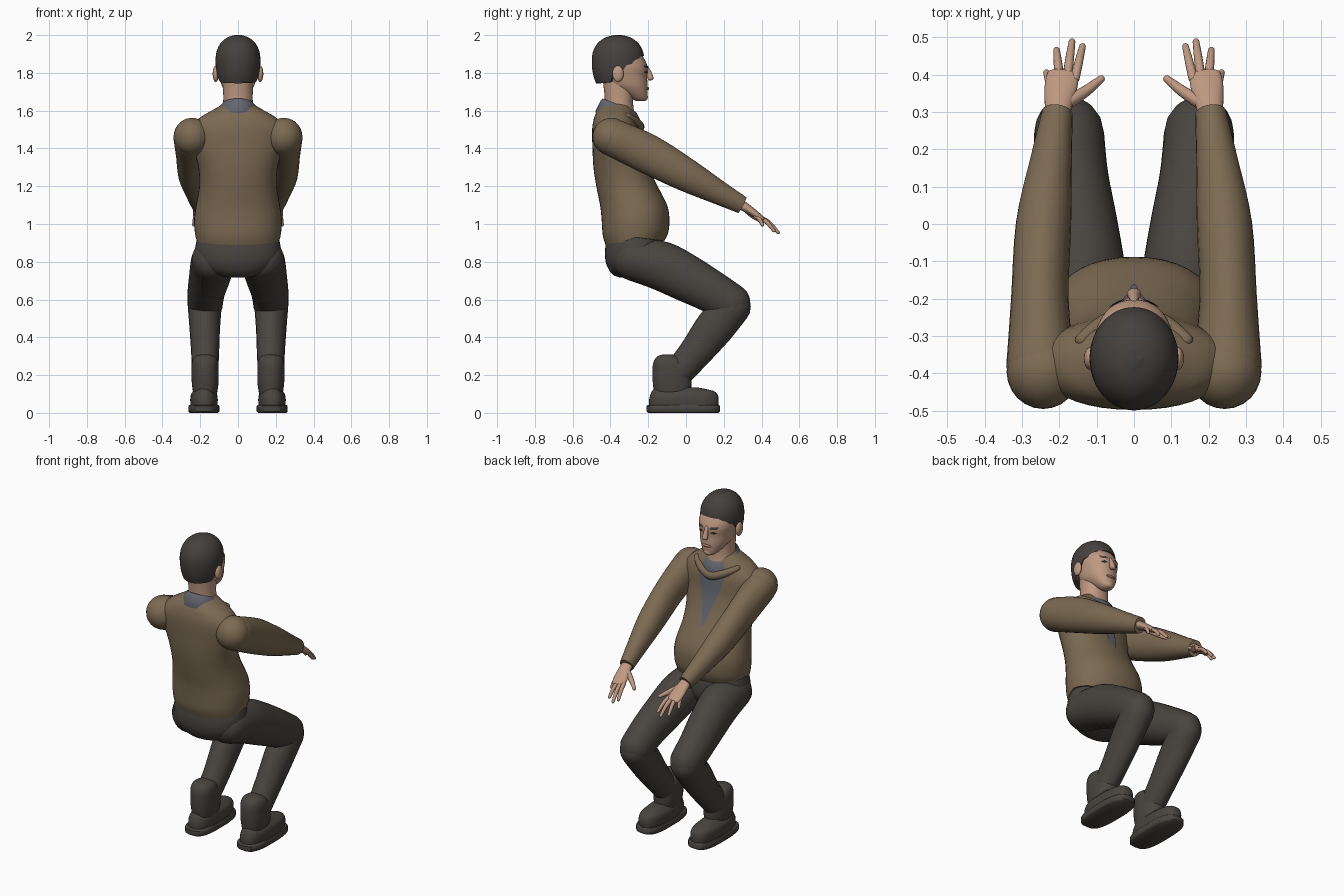
import bpy, bmesh, math
from mathutils import Vector

if "Cube" in bpy.data.objects:
    bpy.data.objects.remove(bpy.data.objects["Cube"])


def material(name, rgb):
    m = bpy.data.materials.new(name)
    m.diffuse_color = (*rgb, 1)
    m.use_nodes = True
    m.node_tree.nodes["Principled BSDF"].inputs["Base Color"].default_value = m.diffuse_color
    return m


SWEATER = material("brown wool", (0.20, 0.145, 0.085))
TROUSERS = material("charcoal cloth", (0.066, 0.059, 0.051))
HAIR = material("dark hair", (0.058, 0.052, 0.047))
SKIN = material("skin", (0.52, 0.32, 0.22))
SHIRT = material("grey shirt", (0.125, 0.13, 0.155))
LIPS = material("lips", (0.36, 0.18, 0.13))
DARK = material("eye dark", (0.03, 0.022, 0.018))


def grid(name, rows, mat, mirror=False, ring=True, caps=True):
    """Skin a list of equal point rows into one smooth surface."""
    bm = bmesh.new()
    vs = [[bm.verts.new(p) for p in r] for r in rows]
    n = len(rows[0])
    for a, b in zip(vs, vs[1:]):
        for i in range(n if ring else n - 1):
            j = (i + 1) % n
            bm.faces.new((a[i], a[j], b[j], b[i]))
    if ring and caps:
        for r in (vs[0], vs[-1]):
            c = bm.verts.new(sum((v.co for v in r), Vector()) / n)
            for i in range(n):
                bm.faces.new((r[i], r[(i + 1) % n], c))
    bmesh.ops.recalc_face_normals(bm, faces=bm.faces)
    me = bpy.data.meshes.new(name)
    bm.to_mesh(me)
    bm.free()
    me.materials.append(mat)
    ob = bpy.data.objects.new(name, me)
    bpy.context.collection.objects.link(ob)
    if mirror:
        ob.modifiers.new("Mirror", 'MIRROR')
    bpy.ops.object.select_all(action='DESELECT')
    ob.select_set(True)
    bpy.context.view_layer.objects.active = ob
    bpy.ops.object.shade_smooth_by_angle(angle=math.radians(50))
    return ob


def refine(table, steps=4):
    """Catmull-Rom subdivision of a table of stations."""
    t = [table[0]] + list(table) + [table[-1]]
    out = []
    for k in range(1, len(t) - 2):
        for s in range(steps):
            u = s / steps
            out.append([0.5 * (2 * b + (c - a) * u + (2 * a - 5 * b + 4 * c - d) * u * u
                               + (3 * b - a - 3 * c + d) * u ** 3)
                        for a, b, c, d in zip(*t[k - 1:k + 3])])
    return out + [list(table[-1])]


def spow(v, e):
    return math.copysign(abs(v) ** (2 / e), v)


def hloft(name, table, mat, cx=0.0, e=2.2, n=40, mirror=False, steps=4, drop=None):
    """Stack of level rings: (z, back y, front y, half width)."""
    rows = []
    for z, b, f, w in refine(table, steps):
        row = []
        for i in range(n):
            a = 2 * math.pi * i / n
            s, c = spow(math.sin(a), e), spow(math.cos(a), e)
            row.append((cx + w * s, (b + f) / 2 + (f - b) / 2 * c, z - (drop(z, c) if drop else 0)))
        rows.append(row)
    return grid(name, rows, mat, mirror)


def tube(name, table, mat, mirror=True, n=24, dome=(1, 1), ref=(1, 0, 0), steps=4):
    """Tube along stations (x, y, z, side radius, depth radius) with domed ends."""
    st = refine(table, steps)
    pts = [Vector(s[:3]) for s in st]
    rows = []

    def ring(p, t, rx, rd):
        side = Vector(ref)
        side = (side - t * side.dot(t)).normalized()
        up = t.cross(side)
        rows.append([p + side * rx * math.cos(2 * math.pi * i / n) + up * rd * math.sin(2 * math.pi * i / n)
                     for i in range(n)])

    for k, s in enumerate(st):
        t = (pts[min(k + 1, len(pts) - 1)] - pts[max(k - 1, 0)]).normalized()
        r = (s[3] + s[4]) / 2
        if k == 0 and dome[0]:
            for a in (80, 60, 40, 20):
                c, h = math.cos(math.radians(a)), math.sin(math.radians(a))
                ring(pts[0] - t * r * h * dome[0], t, s[3] * c, s[4] * c)
        ring(pts[k], t, s[3], s[4])
        if k == len(st) - 1 and dome[1]:
            for a in (20, 40, 60, 80):
                c, h = math.cos(math.radians(a)), math.sin(math.radians(a))
                ring(pts[k] + t * r * h * dome[1], t, s[3] * c, s[4] * c)
    return grid(name, rows, mat, mirror)


def ellipsoid(name, c, r, mat, mirror=False):
    rows = [[(c[0] + r[0] * math.sin(p) * math.cos(a), c[1] + r[1] * math.sin(p) * math.sin(a),
              c[2] + r[2] * math.cos(p)) for a in [2 * math.pi * i / 24 for i in range(24)]]
            for p in [math.pi * (k + 0.15) / 14.3 for k in range(15)]]
    return grid(name, rows, mat, mirror)


def patch(name, table, z0, z1, span, mat, e=2.2, off=0.005, mirror=False):
    """Thin plate hugging the front of a ring stack; span(u) gives the x limits."""
    st = refine(table, 12)
    rows = []
    for k in range(17):
        z = z0 + (z1 - z0) * k / 16
        _, b, f, w = min(st, key=lambda s: abs(s[0] - z))
        lo, hi = span(k / 16)
        xs = [lo + (hi - lo) * i / 12 for i in range(13)]
        rows.append([(x, (b + f) / 2 + (f - b) / 2 * (1 - abs(x / w) ** e) ** (1 / e) + off, z) for x in xs])
    return grid(name, rows, mat, mirror, ring=False)


# Sweater body, hem dipping at the back
TORSO = [(.93, -.42, -.115, .224), (.97, -.44, -.093, .23), (1.03, -.447, -.088, .232),
         (1.1, -.455, -.10, .222), (1.2, -.475, -.15, .205), (1.3, -.49, -.20, .21),
         (1.4, -.495, -.235, .235), (1.5, -.497, -.25, .25), (1.56, -.487, -.265, .205),
         (1.60, -.47, -.28, .14), (1.64, -.435, -.30, .07)]
hloft("sweater_body", TORSO, SWEATER,
      drop=lambda z, c: max(0, 1 - (z - .93) / .1) * (.055 * max(0, -c) + .02 * max(0, c)))

# Shirt front in the neckline, collar and rolled neckband
patch("shirt_front", TORSO, 1.23, 1.56, lambda u: (-.004 - .1 * u, .004 + .1 * u), SHIRT)
collar = []
for r, z in ((.086, 1.645), (.096, 1.635), (.125, 1.575), (.115, 1.55), (.08, 1.6)):
    collar.append([(r * math.sin(a), -.355 + 1.0 * r * math.cos(a), z - .035 * math.cos(a) - .015)
                   for a in [2 * math.pi * i / 40 for i in range(40)]])
grid("shirt_collar", collar, SHIRT, caps=False)
tube("neckband", [(-.14, -.31, 1.57, .018, .018), (-.08, -.262, 1.54, .022, .02), (0, -.24, 1.515, .024, .02),
                  (.08, -.262, 1.54, .022, .02), (.14, -.31, 1.57, .018, .018)],
     SWEATER, mirror=False, ref=(0, 0, 1))

# Sleeves and shoulders
ellipsoid("shoulder", (.243, -.395, 1.462), (.098, .1, .1), SWEATER, True)
tube("sleeve", [(.25, -.38, 1.455, .092, .1), (.252, -.2, 1.37, .077, .104), (.242, 0, 1.26, .074, .088),
                (.222, .17, 1.168, .056, .064), (.205, .298, 1.10, .041, .047)], SWEATER, dome=(.8, 0))

# Hands
tube("palm", [(.204, .27, 1.115, .03, .028), (.202, .32, 1.085, .037, .024),
              (.195, .37, 1.05, .044, .019), (.19, .40, 1.03, .042, .014)], SKIN, dome=(0, .5))
for name, base, tip in (("index_finger", (.158, .39, 1.035), (.138, .475, .97)),
                        ("middle_finger", (.178, .40, 1.03), (.166, .488, .955)),
                        ("ring_finger", (.200, .395, 1.03), (.207, .465, .965)),
                        ("little_finger", (.222, .37, 1.04), (.234, .405, .995))):
    mid = [(a + b) / 2 for a, b in zip(base, tip)]
    mid[2] += .01
    tube(name, [(*base, .0125, .0125), (*mid, .0115, .0115), (*tip, .009, .009)], SKIN, n=12)
tube("thumb", [(.178, .325, 1.075, .02, .018), (.13, .355, 1.045, .016, .015), (.088, .388, 1.02, .01, .01)],
     SKIN, n=12, ref=(0, 0, 1))

# Trousers: seat, thighs, shins, cuffs
hloft("trouser_seat", [(.717, -.35, -.25, .05), (.73, -.385, -.19, .12), (.76, -.41, -.14, .185),
                       (.81, -.427, -.115, .222), (.88, -.427, -.115, .226), (.96, -.41, -.13, .205)], TROUSERS)
tube("thigh", [(.128, -.28, .815, .115, .115), (.138, -.13, .778, .115, .13), (.152, 0, .715, .108, .125),
               (.168, .13, .645, .099, .113), (.174, .24, .578, .094, .105)], TROUSERS, dome=(.9, 1.0))
tube("shin", [(.176, .245, .565, .09, .1), (.176, .15, .45, .081, .103), (.174, .05, .32, .074, .088),
              (.174, -.06, .19, .068, .075)], TROUSERS)
hloft("trouser_cuff", [(.09, -.165, .02, .06), (.15, -.175, .03, .07), (.22, -.178, .025, .072),
                       (.27, -.172, 0, .069), (.30, -.15, -.04, .052), (.31, -.115, -.075, .018)],
      TROUSERS, cx=.174, mirror=True)

# Shoes and soles
hloft("shoe", [(.03, -.195, .17, .07), (.07, -.195, .173, .073), (.10, -.187, .165, .068),
               (.118, -.178, .14, .054), (.135, -.165, .06, .04)], TROUSERS, cx=.18, e=2.6, mirror=True)
hloft("sole", [(0, -.20, .17, .075), (.008, -.21, .18, .082), (.036, -.21, .18, .082), (.042, -.2, .175, .078)],
      TROUSERS, cx=.181, e=3, mirror=True, steps=1)

# Neck and head
hloft("neck", [(1.54, -.45, -.26, .095), (1.60, -.435, -.275, .083), (1.66, -.43, -.28, .078),
               (1.76, -.44, -.27, .08)], SKIN)
FACE = [(1.652, -.265, -.222, .018), (1.662, -.285, -.207, .036), (1.69, -.335, -.204, .06),
        (1.73, -.41, -.203, .085), (1.78, -.45, -.206, .098), (1.83, -.465, -.203, .107),
        (1.88, -.465, -.224, .104), (1.93, -.44, -.26, .085), (1.96, -.40, -.30, .05)]
hloft("head", FACE, SKIN)
ellipsoid("ear", (.118, -.36, 1.795), (.016, .03, .043), SKIN, True)
tube("nose", [(0, -.208, 1.83, .011, .009), (0, -.196, 1.80, .013, .014), (0, -.188, 1.772, .019, .017)],
     SKIN, mirror=False, n=16, dome=(1, .7))
ellipsoid("chin", (0, -.218, 1.672), (.026, .016, .02), SKIN)
ellipsoid("lips", (0, -.207, 1.717), (.03, .012, .009), LIPS)
patch("eye", FACE, 1.796, 1.812, lambda u: (.043 - .017 * math.sin(math.pi * u), .044 + .017 * math.sin(math.pi * u)),
      DARK, off=.003, mirror=True)
patch("eyebrow", FACE, 1.826, 1.84, lambda u: (.018 + .012 * u, .062 + .008 * u), HAIR, off=.004, mirror=True)

# Hair cap: hairline high over the brow, low at the nape
LINE = [(-1, 1.745), (-.35, 1.75), (-.1, 1.80), (.15, 1.80), (.3, 1.84), (.6, 1.85), (.85, 1.885), (1.01, 1.89)]


def hairline(c):
    for (a, za), (b, zb) in zip(LINE, LINE[1:]):
        if c <= b:
            return za + (zb - za) * max(0, c - a) / (b - a)


rows = []
for k in range(-1, 19):
    row = []
    for i in range(56):
        a = 2 * math.pi * i / 56
        zb = hairline(math.cos(a))
        z = zb + (1.9995 - zb) * math.sin(math.pi / 2 * max(k, 0) / 18)
        h = (z - 1.865) / (.135 if z > 1.865 else .2)
        r = max(0.02, 1 - abs(h) ** 2.2) ** (1 / 2.2) * (.8 if k < 0 else 1)
        row.append((.119 * r * math.sin(a), -.36 + .139 * r * math.cos(a), z))
    rows.append(row)
grid("hair", rows, HAIR)
